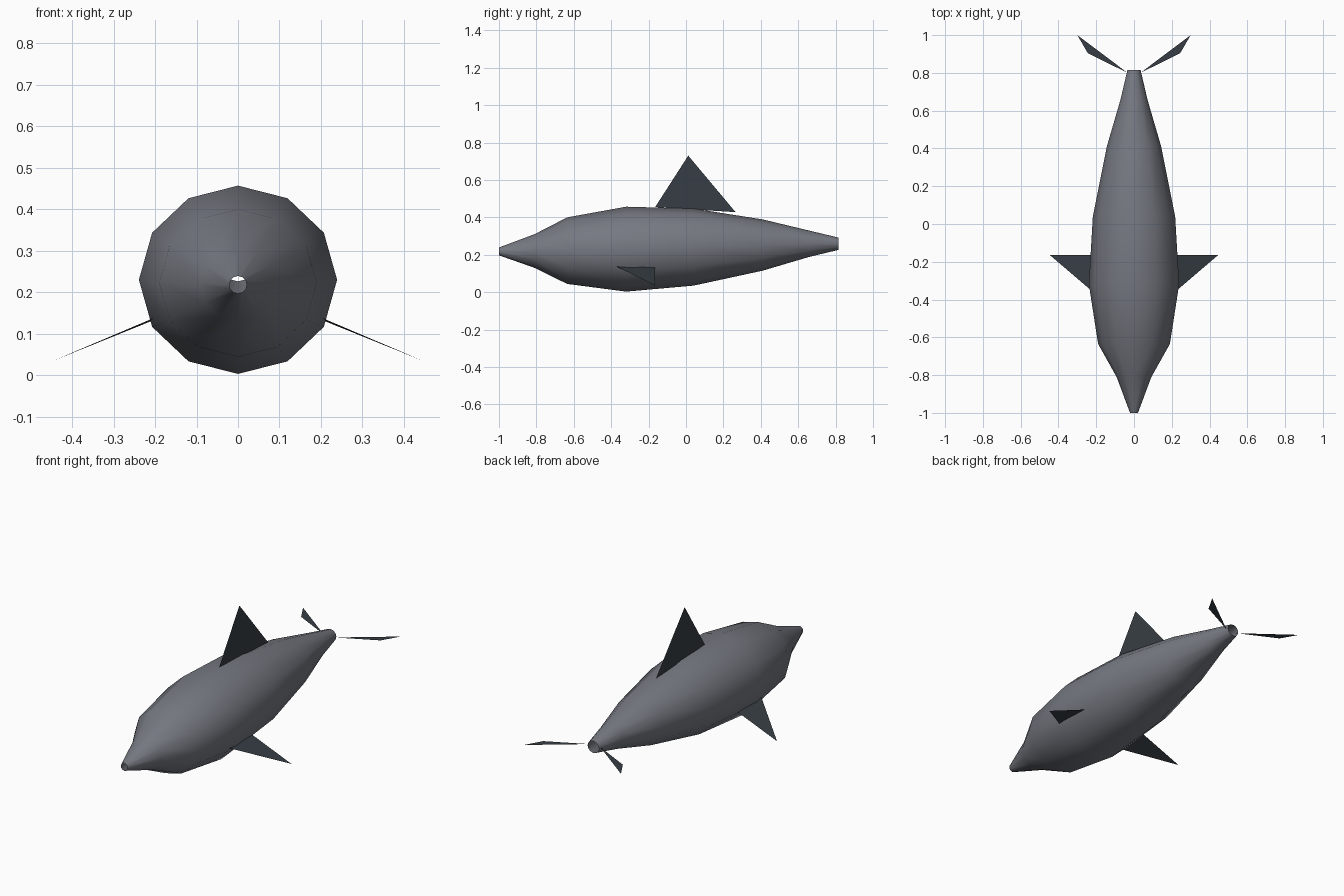
import bpy, math

if "Cube" in bpy.data.objects:
    bpy.data.objects.remove(bpy.data.objects["Cube"])


def material(name, rgb):
    m = bpy.data.materials.new(name)
    m.diffuse_color = (*rgb, 1)
    m.use_nodes = True
    m.node_tree.nodes["Principled BSDF"].inputs["Base Color"].default_value = m.diffuse_color
    return m


GREY = material("body grey", (0.18, 0.19, 0.22))
DARK = material("fin slate", (0.037, 0.048, 0.057))


def mesh_object(name, verts, faces, mat, smooth=False):
    me = bpy.data.meshes.new(name)
    me.from_pydata(verts, [], faces)
    me.materials.append(mat)
    me.polygons.foreach_set("use_smooth", [smooth] * len(me.polygons))
    me.update()
    ob = bpy.data.objects.new(name, me)
    bpy.context.collection.objects.link(ob)
    return ob


# Body: twelve-sided tube, open at nose and tail (y, centre z, half width, half height)
rings = [
    (-1.00, 0.218, 0.021, 0.021),
    (-0.81, 0.220, 0.092, 0.090),
    (-0.635, 0.222, 0.190, 0.178),
    (-0.32, 0.230, 0.239, 0.227),
    (0.04, 0.241, 0.218, 0.206),
    (0.41, 0.252, 0.144, 0.137),
    (0.66, 0.259, 0.071, 0.070),
    (0.815, 0.259, 0.035, 0.033),
]
N = 12
verts = [(w * math.sin(2 * math.pi * i / N), y, z + h * math.cos(2 * math.pi * i / N))
         for y, z, w, h in rings for i in range(N)]
faces = [(r * N + i, r * N + (i + 1) % N, (r + 1) * N + (i + 1) % N, (r + 1) * N + i)
         for r in range(len(rings) - 1) for i in range(N)]
mesh_object("body", verts, faces, GREY, smooth=True)

# Dorsal fin: a single flat triangle
mesh_object("dorsal_fin", [(0, -0.165, 0.455), (0, 0.265, 0.428), (0, 0.012, 0.73)],
            [(0, 1, 2)], DARK)

# Paired fins, mirrored left and right, normals up
side_fins = {
    "pectoral_fin": [(0.205, -0.37, 0.137), (0.445, -0.165, 0.035), (0.205, -0.165, 0.132)],
    "tail_fluke": [(0.034, 0.80, 0.26), (0.245, 0.905, 0.26), (0.30, 1.0, 0.26)],
}
for name, pts in side_fins.items():
    for side, s in (("right", 1), ("left", -1)):
        mesh_object(f"{side}_{name}", [(s * x, y, z) for x, y, z in pts],
                    [(0, 1, 2) if s > 0 else (2, 1, 0)], DARK)
